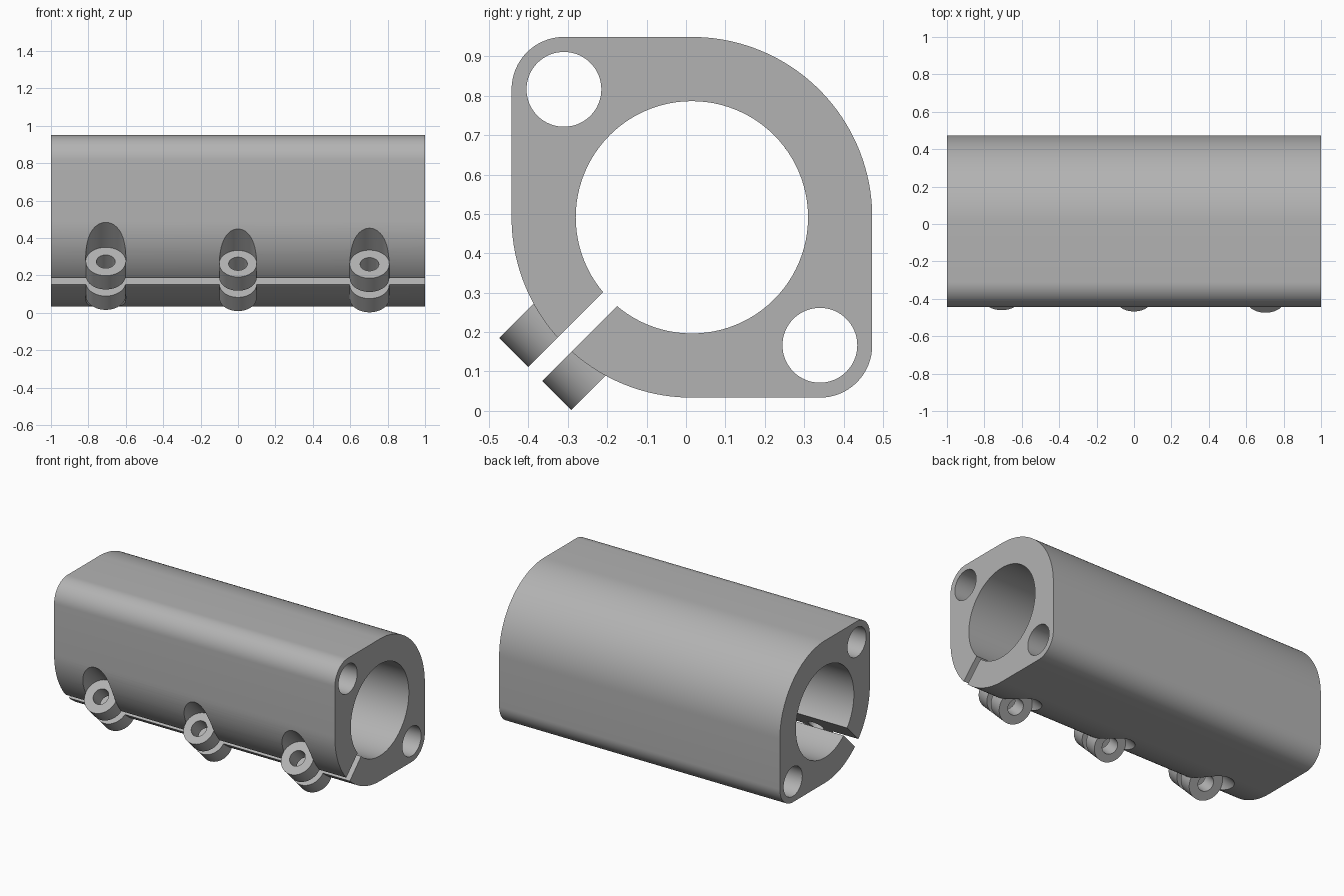
import bpy
import bmesh
from math import cos, sin, pi, radians
from mathutils import Matrix, Vector

cube = bpy.data.objects.get("Cube")
if cube:
    bpy.data.objects.remove(cube, do_unlink=True)

CY, CZ = 0.015, 0.4915      # bore axis
HALF = 0.458                # half height of the body section
CORNER = 0.133              # small corner radius
BORE, ROD = 0.295, 0.095
GAP = 0.025                 # half width of the clamp slit
BOSS_END = 0.129            # boss face distance from the slit plane
SCREW = 0.05
# x, distance of screw axis from bore axis, boss radius
BOSSES = [(-0.707, 0.437, 0.107), (0.0, 0.4535, 0.10), (0.703, 0.457, 0.106)]

metal = bpy.data.materials.new("plain grey")
grey = (0.45, 0.45, 0.45, 1)
metal.diffuse_color = grey
metal.use_nodes = True
metal.node_tree.nodes["Principled BSDF"].inputs["Base Color"].default_value = grey

# Section frame: out points from the bore through the slit, across is normal to it
OUT = Vector((0, -1, -1)).normalized()
ACROSS = Vector((0, -1, 1)).normalized()
CENTRE = Vector((0, CY, CZ))


def make_object(name, bm):
    bmesh.ops.recalc_face_normals(bm, faces=bm.faces)
    mesh = bpy.data.meshes.new(name)
    bm.to_mesh(mesh)
    bm.free()
    mesh.materials.append(metal)
    obj = bpy.data.objects.new(name, mesh)
    bpy.context.collection.objects.link(obj)
    return obj


def rod(name, start, end, radius, sides=64):
    """Cylinder between two points."""
    axis = end - start
    turn = axis.to_track_quat('Z', 'Y').to_matrix().to_4x4()
    bm = bmesh.new()
    bmesh.ops.create_cone(bm, cap_ends=True, segments=sides, radius1=radius,
                          radius2=radius, depth=axis.length,
                          matrix=Matrix.Translation((start + end) / 2) @ turn)
    return make_object(name, bm)


def combine(target, tool, operation):
    """Apply a boolean and discard the tool."""
    mod = target.modifiers.new("cut", 'BOOLEAN')
    mod.operation = operation
    mod.solver = 'EXACT'
    mod.object = tool
    tool.hide_render = True
    bpy.ops.object.select_all(action='DESELECT')
    bpy.context.view_layer.objects.active = target
    target.select_set(True)
    bpy.ops.object.modifier_apply(modifier=mod.name)
    bpy.data.objects.remove(tool, do_unlink=True)


def arc(y, z, radius, first, steps):
    """Quarter arc in the section plane."""
    angles = [radians(first) + pi / 2 * i / steps for i in range(steps + 1)]
    return [(-1, CY + y + radius * cos(a), CZ + z + radius * sin(a)) for a in angles]


# Body: two large and two small rounded corners, extruded along x
inset = HALF - CORNER
outline = (arc(0, 0, HALF, 0, 40) + arc(-inset, inset, CORNER, 90, 16)
           + arc(0, 0, HALF, 180, 40) + arc(inset, -inset, CORNER, 270, 16))
bm = bmesh.new()
face = bm.faces.new([bm.verts.new(p) for p in outline])
new = bmesh.ops.extrude_face_region(bm, geom=[face])["geom"]
bmesh.ops.translate(bm, vec=(2, 0, 0),
                    verts=[v for v in new if isinstance(v, bmesh.types.BMVert)])
body = make_object("clamp_body", bm)

# Screw bosses, with pockets for the screw heads on both sides
for x, reach, radius in BOSSES:
    mid = CENTRE + OUT * reach + Vector((x, 0, 0))
    combine(body, rod("boss", mid - ACROSS * 0.2, mid + ACROSS * 0.2, radius), 'UNION')
    for side in (-1, 1):
        pocket = rod("pocket", mid + ACROSS * side * BOSS_END,
                     mid + ACROSS * side * 0.5, radius + 0.0006)
        combine(body, pocket, 'DIFFERENCE')
    hole = rod("screw_hole", mid - ACROSS * 0.3, mid + ACROSS * 0.3, SCREW, 48)
    combine(body, hole, 'DIFFERENCE')

# Main bore and the two rod holes
ends = Vector((1.2, 0, 0))
combine(body, rod("bore", CENTRE - ends, CENTRE + ends, BORE, 96), 'DIFFERENCE')
for side in (-1, 1):
    spot = CENTRE + Vector((0, side, -side)) * inset
    combine(body, rod("rod_hole", spot - ends, spot + ends, ROD), 'DIFFERENCE')

# Clamp slit from the bore out between the bosses
frame = Matrix((Vector((1, 0, 0)), OUT, ACROSS)).transposed().to_4x4()
bm = bmesh.new()
bmesh.ops.create_cube(bm, size=1, matrix=Matrix.Translation(CENTRE + OUT * 0.45) @ frame
                      @ Matrix.Diagonal((2.4, 0.6, 2 * GAP, 1)))
combine(body, make_object("slit", bm), 'DIFFERENCE')

bpy.ops.object.select_all(action='DESELECT')
body.select_set(True)
bpy.context.view_layer.objects.active = body
bpy.ops.object.shade_smooth_by_angle(angle=radians(30))
